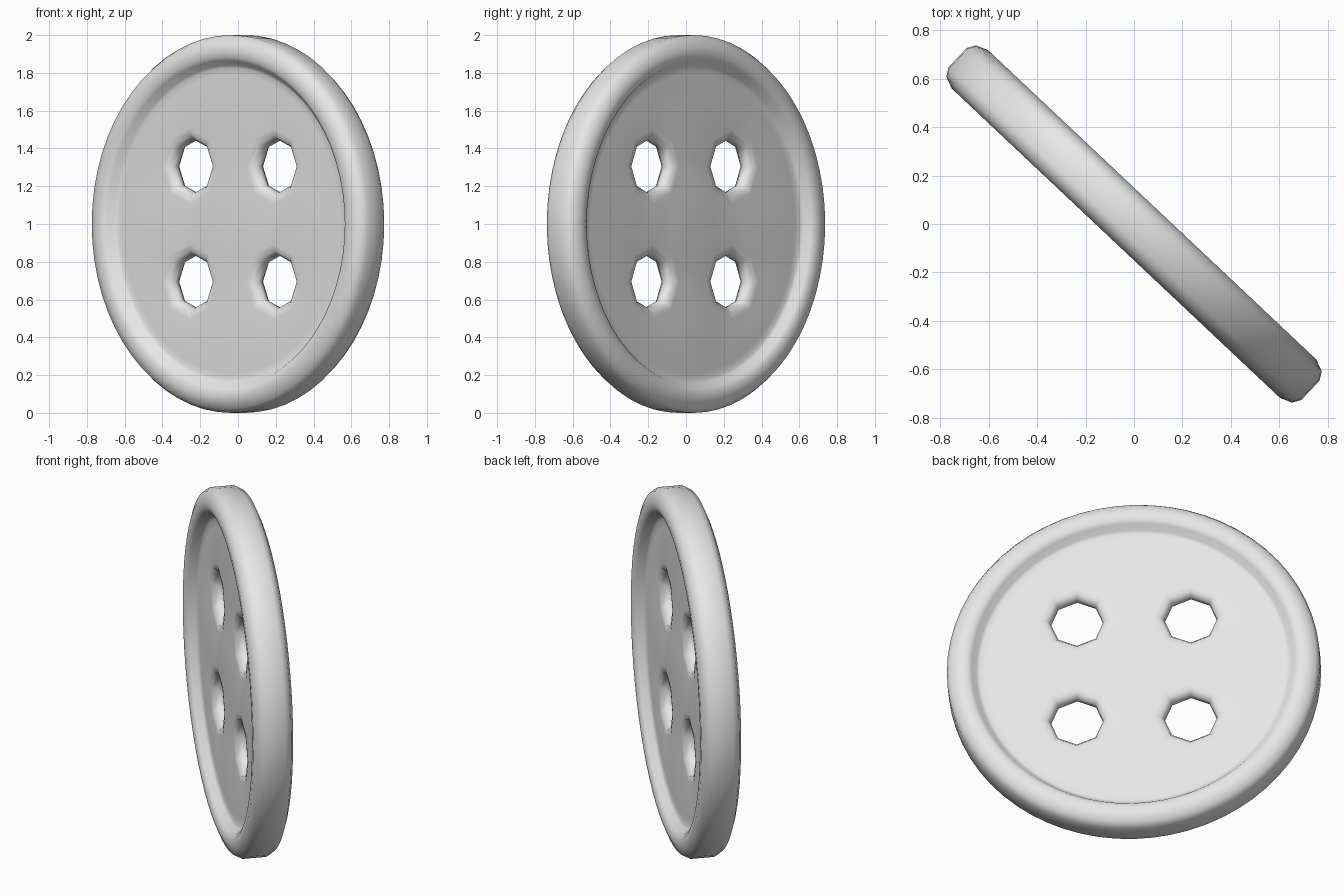
import bpy, bmesh, math

cube = bpy.data.objects.get("Cube")
if cube:
    bpy.data.objects.remove(cube, do_unlink=True)

SEGMENTS = 64          # sides of the disc
HOLE_SIDES = 8         # sides of each thread hole
HOLE_OFFSET = 0.305    # hole centre from the middle, both ways
TURN = math.radians(-43.3)

# (radius, depth) from the floor of one face, over the rim, to the other face
half_rim = [(0.79, 0.05), (0.825, 0.05), (0.842, 0.058), (0.865, 0.093),
            (0.888, 0.107), (0.93, 0.109), (0.98, 0.089), (1.0, 0.055)]
rim_profile = half_rim + [(r, -d) for r, d in reversed(half_rim)]

# flared hole wall, from one face to the other
half_hole = [(0.20, 0.05), (0.165, 0.045), (0.142, 0.015)]
hole_profile = half_hole + [(r, -d) for r, d in reversed(half_hole)]


def lathe(bm, profile, sides, cx=0.0, cz=0.0):
    """Spin a profile round the y direction; return the first and last edge loops."""
    rings = []
    for r, d in profile:
        rings.append([bm.verts.new((cx + r * math.cos(2 * math.pi * i / sides), d,
                                    cz + r * math.sin(2 * math.pi * i / sides)))
                      for i in range(sides)])
    for a, b in zip(rings, rings[1:]):
        for i in range(sides):
            j = (i + 1) % sides
            bm.faces.new((a[i], a[j], b[j], b[i]))
    return [[bm.edges.get((ring[i], ring[(i + 1) % sides])) for i in range(sides)]
            for ring in (rings[0], rings[-1])]


bm = bmesh.new()

# Rim and four thread holes
front, back = lathe(bm, rim_profile, SEGMENTS)
for sx in (-1, 1):
    for sz in (-1, 1):
        a, b = lathe(bm, hole_profile, HOLE_SIDES, sx * HOLE_OFFSET, sz * HOLE_OFFSET)
        front += a
        back += b

# Recessed floors between the rim and the holes
bmesh.ops.triangle_fill(bm, edges=front, use_beauty=True, normal=(0, 1, 0))
bmesh.ops.triangle_fill(bm, edges=back, use_beauty=True, normal=(0, -1, 0))
bmesh.ops.recalc_face_normals(bm, faces=bm.faces[:])
for f in bm.faces:
    f.smooth = True

mesh = bpy.data.meshes.new("button")
bm.to_mesh(mesh)
bm.free()

button = bpy.data.objects.new("button", mesh)
bpy.context.collection.objects.link(button)
button.location = (0, 0, 1)
button.rotation_euler = (0, 0, TURN)

# Single pale grey
colour = (0.8, 0.8, 0.8, 1.0)
grey = bpy.data.materials.new("pale grey")
grey.use_nodes = True
grey.diffuse_color = colour
grey.node_tree.nodes["Principled BSDF"].inputs["Base Color"].default_value = colour
mesh.materials.append(grey)
